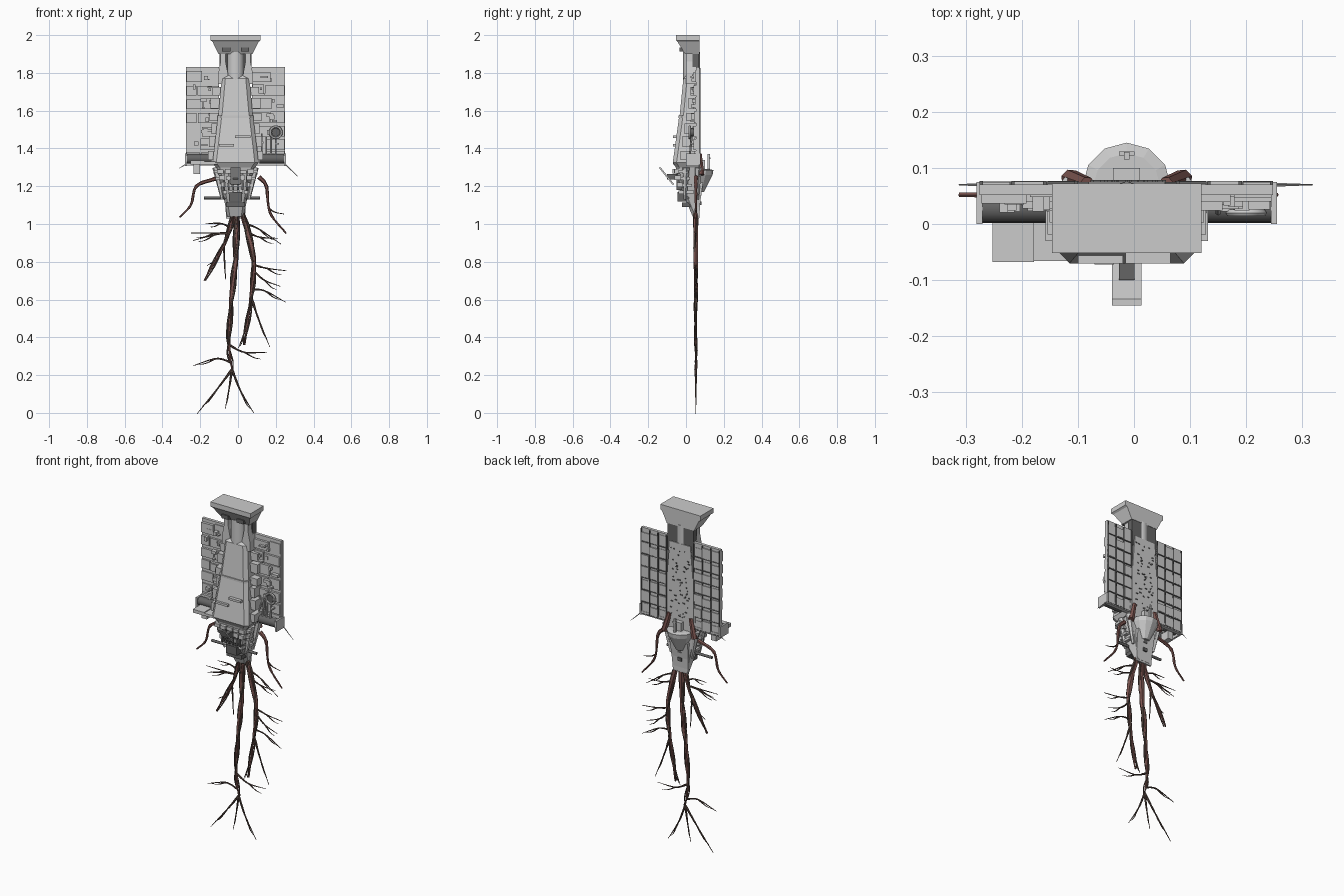
import bpy, bmesh, math, random
from mathutils import Vector, Matrix

if "Cube" in bpy.data.objects:
    bpy.data.objects.remove(bpy.data.objects["Cube"])

random.seed(7)
rnd = random.uniform
CX = -0.013            # centre line of the hull

def material(name, col):
    m = bpy.data.materials.new(name)
    m.diffuse_color = (*col, 1)
    m.use_nodes = True
    m.node_tree.nodes["Principled BSDF"].inputs["Base Color"].default_value = m.diffuse_color
    return m

ROOT = material("dark_root", (0.09, 0.06, 0.05))
RED = material("red_root", (0.20, 0.09, 0.08))
DARK = material("dark_metal", (0.13, 0.13, 0.13))

def finish(name, bm, mat=None):
    bmesh.ops.recalc_face_normals(bm, faces=bm.faces)
    me = bpy.data.meshes.new(name)
    bm.to_mesh(me)
    bm.free()
    ob = bpy.data.objects.new(name, me)
    bpy.context.collection.objects.link(ob)
    if mat:
        me.materials.append(mat)
    return ob

def boxes(name, items, mat=None):
    # each item: x0, x1, y0, y1, z0, z1
    bm = bmesh.new()
    for x0, x1, y0, y1, z0, z1 in items:
        bmesh.ops.create_cube(bm, size=1, matrix=Matrix.Translation(((x0+x1)/2, (y0+y1)/2, (z0+z1)/2))
                              @ Matrix.Diagonal((abs(x1-x0), abs(y1-y0), abs(z1-z0), 1)))
    return finish(name, bm, mat)

def pair(name, items, mat=None):
    # boxes mirrored about the centre line; x is measured from it
    return boxes(name, [(CX+s*b[0], CX+s*b[1], *b[2:]) for b in items for s in (-1, 1)], mat)

def loft(name, rings, mat=None):
    bm = bmesh.new()
    vs = [[bm.verts.new(p) for p in r] for r in rings]
    n = len(rings[0])
    for a, b in zip(vs, vs[1:]):
        for i in range(n):
            bm.faces.new((a[i], a[(i+1) % n], b[(i+1) % n], b[i]))
    bm.faces.new(vs[0])
    bm.faces.new(vs[-1])
    return finish(name, bm, mat)

def slab(x, hw, y0, y1, z):
    return [(x-hw, y0, z), (x+hw, y0, z), (x+hw, y1, z), (x-hw, y1, z)]

def hull_ring(z, hw, y0, y1=.07, ch=.02):
    # rectangle with chamfered front corners
    h = [(hw, y1), (hw, y0+ch), (hw-ch, y0)]
    return [(CX-x, y, z) for x, y in h] + [(CX+x, y, z) for x, y in reversed(h)]

def cyl(name, a, b, r1, r2=None, n=12, mat=None):
    a, b = Vector(a), Vector(b)
    d = b - a
    bm = bmesh.new()
    m = Matrix.Translation((a+b)/2) @ d.to_track_quat('Z', 'Y').to_matrix().to_4x4()
    bmesh.ops.create_cone(bm, cap_ends=True, segments=n, radius1=r1, radius2=r2 or r1, depth=d.length, matrix=m)
    return finish(name, bm, mat)

def spline(pts, sub=6):
    p = [Vector((x, .052, z)) for x, z in pts]
    p = [2*p[0]-p[1]] + p + [2*p[-1]-p[-2]]
    out = []
    for a, b, c, d in zip(p, p[1:], p[2:], p[3:]):
        for t in (k/sub for k in range(sub)):
            out.append(.5*(2*b + (c-a)*t + (2*a-5*b+4*c-d)*t*t + (3*b-a-3*c+d)*t**3))
    return out + [p[-2]]

def tube(name, path, r0, r1, mat=ROOT, n=6):
    rings = []
    for i, c in enumerate(path):
        t = (path[min(i+1, len(path)-1)] - path[max(i-1, 0)]).normalized()
        s = Vector((0, 1, 0)).cross(t).normalized()
        u = t.cross(s)
        r = (r0 + (r1-r0)*i/(len(path)-1)) * rnd(.85, 1.15)
        rings.append([c + r*(math.cos(k*math.tau/n)*s + math.sin(k*math.tau/n)*u) for k in range(n)])
    return loft(name, rings, mat)

# head block
loft("head_cap", [slab(CX, w, y, .072, z) for z, w, y in
     ((1.90, .09, -.005), (1.965, .122, -.045), (1.972, .133, -.052), (2, .133, -.052))])
pair("head_vents", [(.028, .072, -.034, 0, 1.912, 1.935)], DARK)

# neck with side struts
cyl("neck_column", (CX, .03, 1.68), (CX, .03, 1.91), .045, n=16)
pair("neck_back", [(0, .085, .035, .07, 1.74, 1.9)], DARK)
for s in (-1, 1):
    loft("neck_strut", [slab(CX+s*.066, w, 0, .068, z) for z, w in ((1.74, .027), (1.8, .025), (1.86, .013), (1.905, .013))])

# main hull
loft("upper_hull", [hull_ring(1.57, .092, -.034), hull_ring(1.77, .074, -.014), hull_ring(1.785, .06, 0)])
loft("hull_seam", [hull_ring(z, .096, -.04, .068) for z in (1.562, 1.574)])
loft("lower_hull", [hull_ring(1.3, .105, -.055), hull_ring(1.325, .122, -.07), hull_ring(1.565, .094, -.037)])
boxes("hull_handles", [(x, x+.08, -.07, -.04, z, z+.013) for x, z in ((-.1, 1.41), (-.015, 1.455))])

# back plates with panel detail on both faces
front, back, ribs = [], [], []
for x0, x1 in ((-.275, -.1), (.075, .248)):
    boxes("back_plate", [(x0, x1, .052, .07, 1.31, 1.83)])
    for k in range(7):
        z = 1.32 + k*.072
        m = x0 + (x1-x0)*rnd(.35, .65)
        for a, b in ((x0+.003, m-.006), (m, x1-.003)):
            front.append((a, b, rnd(.036, .048), .055, z, z+rnd(.05, .067)))
        for j in range(3):
            px, pz = rnd(x0, x1-.04), z+rnd(0, .04)
            front.append((px, px+rnd(.01, .04), rnd(.02, .035), .05, pz, pz+rnd(.006, .025)))
            w = (x1-x0)/3
            back.append((x0+j*w+.004, x0+(j+1)*w-.004, .068, rnd(.072, .077), z, z+rnd(.045, .066)))
        ribs.append((x0, x1, .068, .076, z-.006, z-.001))
    for j in range(4):
        x = x0+.003 + (x1-x0-.006)*j/3
        ribs.append((x-.003, x+.003, .068, .077, 1.315, 1.825))
boxes("plate_front_panels", front)
boxes("plate_back_panels", back)
boxes("plate_back_ribs", ribs, DARK)

# back spine panel with studs
loft("spine_panel", [slab(CX, w, .06, .075, z) for z, w in ((1.28, .105), (1.57, .088), (1.8, .068))])
studs = [(CX+rnd(-.065, .06), rnd(1.36, 1.77), rnd(.004, .014)) for _ in range(60)]
boxes("spine_studs", [(x, x+w, .07, .078, z, z+.006) for x, z, w in studs], DARK)

# machinery stacked beside the hull, deeper toward the bottom
stack = []
for k in range(6):
    z = 1.34 + k*.068
    stack.append((.07, .15-.007*k+rnd(-.008, .012), -.03+.011*k, .055, z, z+rnd(.04, .062)))
pair("side_machinery", stack)
pair("lower_ledges", [(.1, .265, .055, .075, 1.31, 1.33), (.257, .268, 0, .075, 1.307, 1.372)])
boxes("left_pod", [(-.252, -.178, -.068, .01, 1.315, 1.335), (-.178, -.11, -.066, .05, 1.315, 1.33),
                   (-.235, -.2, -.01, .05, 1.265, 1.315)])
for name, s, x in (("left_tank", -1, -.27), ("right_tank", 1, .245)):
    cyl(name, (x, .027, 1.345), (x-s*.13, .027, 1.345), .025, n=16, mat=DARK)
bpy.ops.mesh.primitive_torus_add(location=(.2, .02, 1.485), rotation=(math.pi/2, 0, 0), major_radius=.03,
                                 minor_radius=.007, major_segments=20, minor_segments=6)
bpy.context.object.name = "round_hatch_ring"
cyl("round_hatch", (.2, .05, 1.485), (.2, .018, 1.485), .022, mat=DARK)
for k in range(5):
    cyl("side_pipe", (.1+.025*k, .02, 1.36), (.1+.025*k, .03, 1.46+.02*(k % 2)), .005, n=6)
cyl("right_antenna", (.24, .07, 1.325), (.318, .07, 1.25), .004, .001, 5)
cyl("left_antenna", (-.26, .07, 1.325), (-.312, .07, 1.295), .004, .001, 5)

# tapering keel with rows of blocks
loft("keel", [hull_ring(z, w, y, .072, .015) for z, w, y in
     ((1.04, .045, .035), (1.1, .055, .01), (1.2, .075, -.03), (1.305, .1, -.055))])
bits = []
for row in range(4):
    z, w, y = 1.28-.036*row, .1-.01*row, -.06+.011*row
    for k in range(5):
        x = CX - w + k*.4*w
        bits.append((x+.003, x+.4*w-.003, y-rnd(0, .012), y+.03, z-.012, z+rnd(.004, .014)))
    bits.append((CX-w-.015, CX+w+.015, y+.02, y+.07, z-.01, z+.005))
boxes("keel_blocks", bits)
boxes("keel_grille", [(CX-.065+k*.024, CX-.055+k*.024, -.05, -.02, 1.18, 1.285) for k in range(6)], DARK)
pair("mouth_block", [(0, .035, -.045, .03, 1.12, 1.17), (0, .05, -.02, .03, 1.09, 1.115)], DARK)
for s in (-1, 1):
    for y in (0, .065):
        cyl("keel_claw", (CX+s*.103, y, 1.3), (CX+s*.07, y-.005, 1.13), .02, .008, 6)
cyl("cross_bar", (-.18, .01, 1.138), (.117, .01, 1.138), .008, n=8, mat=DARK)

# tilted front shield on an arm
loft("front_shield", [slab(CX, .026, y, y+.011, z) for y, z in ((-.145, 1.3), (-.073, 1.21))])
pair("shield_arm", [(0, .014, -.1, -.03, 1.235, 1.265)], DARK)

# rear bowl, mast, conduits and hanging tail plate
loft("rear_bowl", [[(CX-r*math.cos(a*math.pi/6), .066+r*math.sin(a*math.pi/6), z) for a in range(7)]
     for r, z in ((.03, 1.17), (.05, 1.21), (.075, 1.26), (.079, 1.285), (.06, 1.29))])
pair("rear_mast", [(0, .005, .115, .128, 1.28, 1.37), (0, .014, .122, .129, 1.345, 1.352), (0, .024, .075, .1, 1.28, 1.34)])
for s in (-1, 1):
    cyl("rear_conduit", (CX+s*.07, .07, 1.37), (CX+s*.1, .08, 1.26), .014, .018, 7, RED)
loft("tail_plate", [slab(CX, w, .06, y, z) for z, w, y in ((1.03, .05, .07), (1.12, .055, .076), (1.22, .06, .09))])
boxes("tail_notches", [(CX-.012, CX+.012, .07, .083, z, z+.02) for z in (1.1, 1.15)], DARK)

# hanging roots: thickness, strand points (x, z), branches (start z, reach x, reach z)
STRANDS = {
    "main_root": (.016, ((-.01, 1.1), (-.01, .83), (-.037, .6), (-.047, .36), (-.032, .23)),
        ((.24, -.185, -.235), (.24, .115, -.23), (.24, -.036, -.21), (.35, .2, -.04), (.26, -.2, -.02))),
    "right_root": (.015, ((.01, 1.1), (.083, .82), (.068, .62), (.035, .36)),
        ((1.02, .19, -.11), (.97, .16, -.03), (.77, .17, -.03), (.75, .14, -.08), (.65, .18, -.07), (.62, .1, -.27), (.5, -.05, -.15))),
    "left_root": (.012, ((-.02, 1.1), (-.06, .92), (-.18, .7)),
        ((.95, -.2, 0), (.96, -.19, -.04), (.98, -.13, .02), (.9, .01, -.18), (.86, -.07, -.07))),
    "right_tendril": (.012, ((.11, 1.25), (.15, 1.2), (.17, 1.06), (.255, .95)), ((1.08, .08, -.03),)),
    "left_tendril": (.011, ((-.12, 1.24), (-.22, 1.2), (-.25, 1.1), (-.31, 1.035)), ()),
}
for name, (r, pts, branches) in STRANDS.items():
    path = spline(pts)
    tube(name, path, r, .004, RED)
    if r > .0115 and not name.endswith("tendril"):      # companions winding round the strand
        for ph in (0, 2.2):
            twist = [p + Vector((.012*math.sin(ph+i*.55), .006*math.cos(ph+i*.55), 0)) for i, p in enumerate(path)]
            tube(name + "_twist", twist, r*.6, .003)
    for z, dx, dz in branches:
        a = min(path, key=lambda p: abs(p.z-z))
        bow = rnd(-.1, .1) * abs(dx) + (.02 if dz > -.1 else 0) * rnd(-1, 1)
        L = math.hypot(dx, dz)
        tube(name + "_branch", spline(((a.x, a.z), (a.x+dx*.4, a.z+dz*.45+bow), (a.x+dx, a.z+dz))), .004+.012*L, .0015)
        if L > .12:                                      # small side shoot
            x, q = a.x+dx*.4, a.z+dz*.45+bow
            tube(name + "_shoot", spline(((x, q), (x+dx*.25, q+dz*.2-.02), (x+dx*.45, q+dz*.3-.025))), .004, .001)

# smooth the rounded parts
for ob in list(bpy.context.scene.objects):
    if any(k in ob.name for k in ("column", "tank", "round_hatch", "cross_bar", "root", "tendril")):
        bpy.ops.object.select_all(action='DESELECT')
        ob.select_set(True)
        bpy.context.view_layer.objects.active = ob
        bpy.ops.object.shade_smooth_by_angle(angle=math.radians(50))
